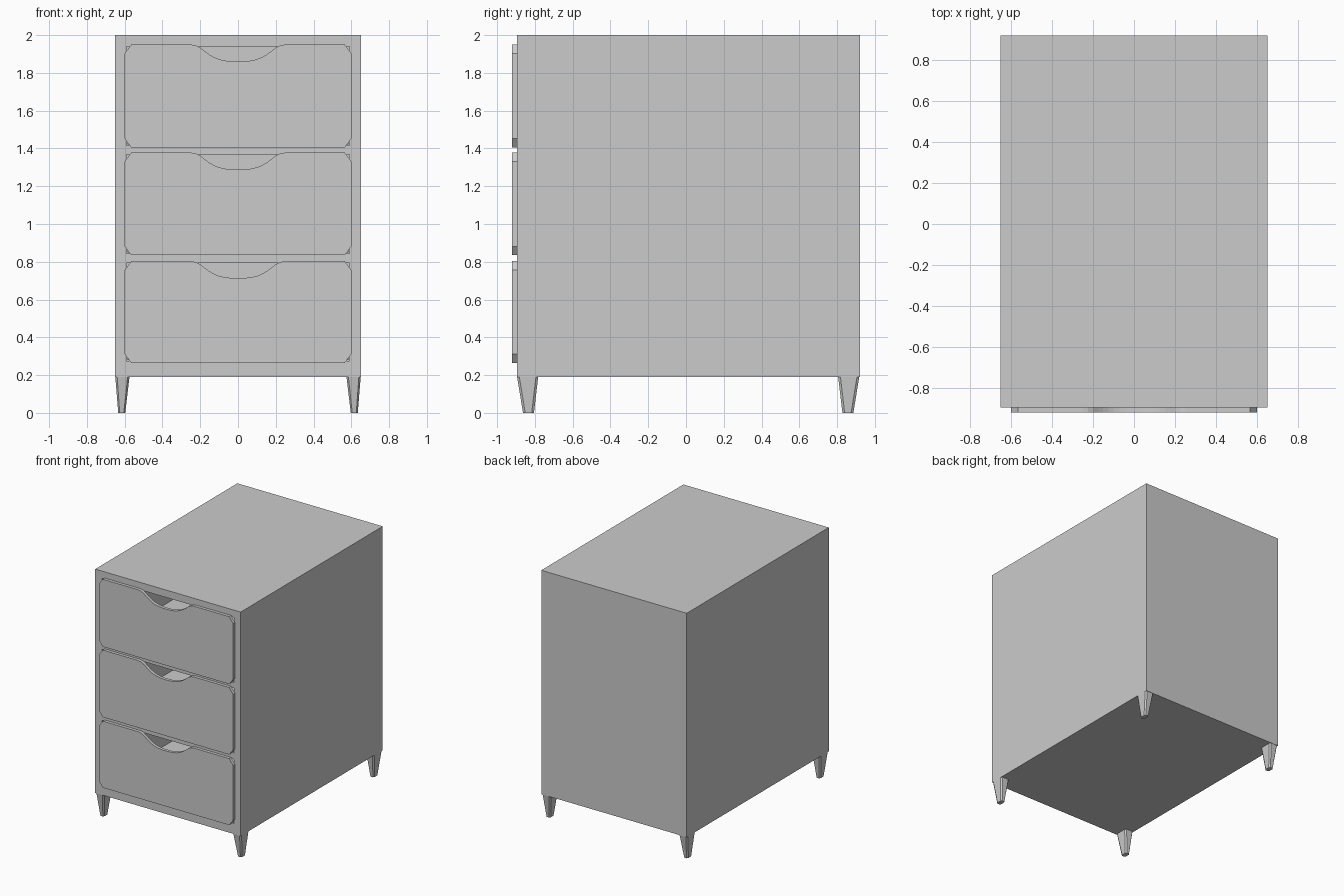
import bpy, bmesh

if "Cube" in bpy.data.objects:
    bpy.data.objects.remove(bpy.data.objects["Cube"])

def finish(name, bm):
    bmesh.ops.recalc_face_normals(bm, faces=bm.faces)
    me = bpy.data.meshes.new(name)
    bm.to_mesh(me)
    bm.free()
    ob = bpy.data.objects.new(name, me)
    bpy.context.collection.objects.link(ob)
    return ob

def add_box(bm, x0, x1, y0, y1, z0, z1):
    vs = bmesh.ops.create_cube(bm, size=1)["verts"]
    for v in vs:
        v.co = ((x0 + x1) / 2 + v.co.x * (x1 - x0),
                (y0 + y1) / 2 + v.co.y * (y1 - y0),
                (z0 + z1) / 2 + v.co.z * (z1 - z0))
    return vs

def loft(bm, a, b):
    """Closed solid between two matching rings of points."""
    a = [bm.verts.new(p) for p in a]
    b = [bm.verts.new(p) for p in b]
    bm.faces.new(a)
    bm.faces.new(b)
    for i in range(len(a)):
        j = (i + 1) % len(a)
        bm.faces.new((a[i], a[j], b[j], b[i]))

FRONT, BODY, BACK = -0.92, -0.895, 0.92
DRAWERS = [("bottom", 0.265, 0.803), ("middle", 0.835, 1.378), ("top", 1.405, 1.95)]

# cabinet shell with one open bay per drawer
bm = bmesh.new()
add_box(bm, -0.65, 0.65, BODY, BACK, 0.19, 2.0)
cabinet = finish("cabinet", bm)
bm = bmesh.new()
for _, z0, z1 in DRAWERS:
    add_box(bm, -0.59, 0.59, -1.0, 0.88, z0 + 0.01, z1 - 0.01)
bays = finish("bay_cutter", bm)
bays.hide_render = True
bays.hide_set(True)
cut = cabinet.modifiers.new("bays", "BOOLEAN")
cut.object = bays
cut.solver = "EXACT"

# drawer fronts with clipped corners and a scooped finger pull, plus open boxes
SCOOP = [(0.25, 0), (0.225, 0.004), (0.2, 0.016), (0.175, 0.036), (0.15, 0.054),
         (0.125, 0.068), (0.1, 0.078), (0.07, 0.085), (0.035, 0.089)]
for label, z0, z1 in DRAWERS:
    half = [(0.565, z0), (0.6, z0 + 0.047), (0.6, z1 - 0.047), (0.565, z1)]
    half += [(x, z1 - d) for x, d in SCOOP]
    outline = half + [(0, z1 - 0.09)] + [(-x, z) for x, z in reversed(half)]
    bm = bmesh.new()
    loft(bm, [(x, FRONT, z) for x, z in outline], [(x, BODY, z) for x, z in outline])
    finish(label + "_drawer_front", bm)

    bm = bmesh.new()
    b0, b1 = z0 + 0.015, z1 - 0.1
    add_box(bm, -0.585, 0.585, BODY + 0.002, 0.87, b0, b0 + 0.015)
    for s in (-1, 1):
        add_box(bm, s * 0.58 - 0.005, s * 0.58 + 0.005, BODY + 0.002, 0.87, b0 + 0.015, b1)
    add_box(bm, -0.575, 0.575, 0.855, 0.87, b0 + 0.015, b1)
    finish(label + "_drawer_box", bm)

# tapered legs with chamfered corners
def ring(x0, x1, y0, y1, cx, cy, z):
    return [(x0 + cx, y0, z), (x1 - cx, y0, z), (x1, y0 + cy, z), (x1, y1 - cy, z),
            (x1 - cx, y1, z), (x0 + cx, y1, z), (x0, y1 - cy, z), (x0, y0 + cy, z)]

top = ring(0.574, 0.65, 0.787, 0.9, 0.01, 0.012, 0.195)
foot = ring(0.597, 0.634, 0.81, 0.868, 0.008, 0.012, 0.0)
for end, sy, off in (("front", -1, 0.003), ("back", 1, 0.018)):
    for side, sx in (("left", -1), ("right", 1)):
        bm = bmesh.new()
        place = lambda pts: [(sx * x, sy * (y + off), z) for x, y, z in pts]
        if sy < 0:
            off = -0.005
        loft(bm, place(foot), place(top))
        finish(f"{end}_{side}_leg", bm)
